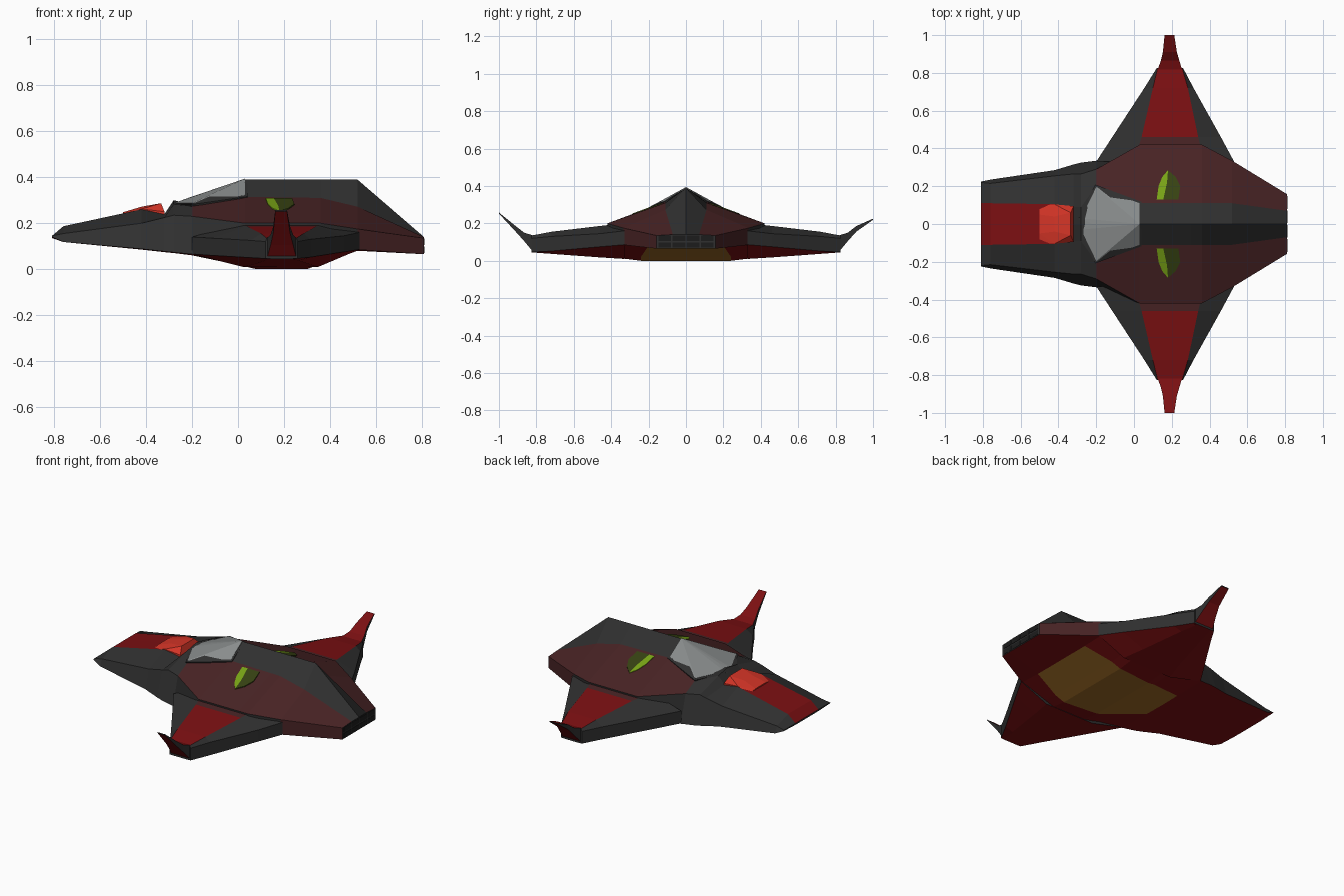
import bpy, bmesh

if "Cube" in bpy.data.objects:
    bpy.data.objects.remove(bpy.data.objects["Cube"])

def material(name, rgb):
    m = bpy.data.materials.new(name)
    m.diffuse_color = (*rgb, 1)
    m.use_nodes = True
    m.node_tree.nodes["Principled BSDF"].inputs["Base Color"].default_value = m.diffuse_color
    return m

DARK = material("dark_grey", (.029, .029, .029))
RED = material("deep_red", (.2, .005, .006))
MAROON = material("maroon", (.065, .017, .018))
BRIGHT = material("bright_red", (.66, .035, .02))
GLASS = material("canopy_grey", (.25, .265, .265))
BROWN = material("belly_brown", (.33, .14, .018))
LIME = material("lime_green", (.19, .37, .008))
OLIVE = material("olive_green", (.038, .055, .006))
BLACK = material("vent_black", (.012, .012, .012))

def finish(name, bm, mats):
    bmesh.ops.recalc_face_normals(bm, faces=bm.faces)
    me = bpy.data.meshes.new(name)
    bm.to_mesh(me)
    bm.free()
    for m in mats:
        me.materials.append(m)
    ob = bpy.data.objects.new(name, me)
    bpy.context.collection.objects.link(ob)
    return ob

def loft(name, rings, mats, rule=lambda s, b: 0):
    """Skin closed rings of points; rule(station, band) picks the material."""
    bm = bmesh.new()
    rows = [[bm.verts.new(p) for p in r] for r in rings]
    n = len(rows[0])
    for s in range(len(rows) - 1):
        for b in range(n):
            c = (b + 1) % n
            f = bm.faces.new((rows[s][b], rows[s][c], rows[s+1][c], rows[s+1][b]))
            f.material_index = rule(s, b)
    bm.faces.new(rows[0])
    bm.faces.new(rows[-1])
    return finish(name, bm, mats)

def hull(name, points, mat):
    """Convex faceted solid around points, mirrored over y = 0."""
    bm = bmesh.new()
    for x, y, z in points:
        for s in ((1, -1) if y else (1,)):
            bm.verts.new((x, y * s, z))
    r = bmesh.ops.convex_hull(bm, input=bm.verts)
    bmesh.ops.delete(bm, geom=[v for v in bm.verts if not v.link_faces], context='VERTS')
    return finish(name, bm, [mat])

def box(name, x, y, z, mat):
    return loft(name, [[(a, y[0], z[0]), (a, y[1], z[0]), (a, y[1], z[1]), (a, y[0], z[1])]
                       for a in x], [mat])

# Fuselage: half sections (x, top z, spine edge, shoulder, lower edge, belly edge, bottom z)
sections = [
    (-.81, .145, (.11, .145), (.22, .145), (.225, .14), (.1, .135), .135),
    (-.76, .187, (.11, .187), (.215, .155), (.235, .118), (.1, .118), .118),
    (-.42, .258, (.105, .26), (.255, .20), (.285, .088), (.1, .086), .085),
    (-.32, .24, (.09, .24), (.265, .225), (.315, .077), (.1, .075), .074),
    (-.28, .30, (.09, .283), (.265, .235), (.325, .073), (.1, .071), .07),
    (-.20, .28, (.20, .275), (.29, .23), (.335, .065), (.13, .062), .06),
    (.03, .39, (.11, .315), (.42, .20), (.40, .03), (.21, .012), .012),
    (.08, .39, (.11, .314), (.42, .20), (.40, .02), (.22, 0), 0),
    (.30, .39, (.11, .311), (.42, .20), (.40, .02), (.24, 0), 0),
    (.36, .39, (.11, .31), (.42, .20), (.40, .04), (.24, .022), .022),
    (.52, .39, (.11, .272), (.335, .175), (.335, .085), (.2, .08), .08),
    (.81, .14, (.07, .14), (.158, .135), (.158, .065), (.1, .065), .065),
]
rings = []
for x, top, *mid, bottom in sections:
    rings.append([(x, 0, top)] + [(x, y, z) for y, z in mid] + [(x, 0, bottom)]
                 + [(x, -y, z) for y, z in reversed(mid)])

def fuselage_rule(s, b):
    b = min(b, 9 - b)
    if b == 0:                                # nose stripe, then spine
        return 1 if s < 3 else 0
    if b == 1:                                # upper flank
        return 2 if s >= 5 else 0
    if b == 2:                                # side wall
        return 2 if s >= 10 else 0
    return 3 if b == 4 and 5 <= s <= 9 else 1  # belly and its centre patch

loft("fuselage", rings, [DARK, RED, MAROON, BROWN], fuselage_rule)

# Nose hump and canopy with its frame
hull("nose_hump", [(-.5, .105, .238), (-.5, .05, .248), (-.42, .104, .262), (-.42, .04, .272),
                   (-.335, .06, .287), (-.32, .095, .25), (-.32, .095, .22), (-.5, .1, .22)], BRIGHT)
canopy = [(-.28, .03, .287), (-.2, .195, .287), (.03, .11, .322), (-.22, 0, .309),
          (.03, 0, .394), (-.17, .09, .31), (-.25, .03, .25), (-.19, .17, .25), (.03, .1, .28)]
hull("canopy", canopy, GLASS)
hull("canopy_frame", [(-.12 + (x + .12) * 1.07, y * 1.07, z - .006) for x, y, z in canopy], DARK)

# Wings: (y, leading x, plate front x, plate rear x, trailing x,
#         lead bottom z, lead top z, plate z, trail top z, trail bottom z, keel z)
wing = [
    (.33, -.20, .00, .37, .53, .066, .14, .20, .16, .086, .01),
    (.46, -.115, .04, .34, .46, .06, .135, .186, .145, .075, .018),
    (.72, .055, .10, .285, .315, .05, .125, .155, .13, .052, .037),
    (.825, .12, .125, .255, .26, .046, .12, .135, .12, .046, .045),
]
for side, tip_z, label in ((1, .225, "right"), (-1, .258, "left")):
    rings = [[(le, side*y, lb), (le, side*y, lt), (pf, side*y, pz), (pr, side*y, pz),
              (te, side*y, tt), (te, side*y, tb), (pr - .02, side*y, kz), (pf + .02, side*y, kz)]
             for y, le, pf, pr, te, lb, lt, pz, tt, tb, kz in wing]

    def wing_rule(s, b):
        if b == 2:
            return 2 if s == 0 else 1
        return 1 if b >= 5 else 0

    loft("wing_" + label, rings, [DARK, RED, MAROON], wing_rule)

    # Upswept winglet: red faces with dark edges
    tip = [(.815, .125, .255, .045, .135), (.865, .142, .24, .105, .15),
           (.91, .153, .227, .155, .185), (1, .162, .213, tip_z - .006, tip_z)]
    rings = [[(a, side*y, lo), (a, side*y, hi), (b, side*y, hi), (b, side*y, lo)]
             for y, a, b, lo, hi in tip]
    loft("winglet_" + label, rings, [DARK, RED], lambda s, b: b % 2)

    # Green crescent marking on the flank, as thin plates
    bright = [(.12, .13), (.13, .2), (.15, .25), (.18, .285), (.175, .22), (.155, .13)]
    shade = [(.155, .13), (.175, .22), (.18, .285), (.22, .25), (.245, .2), (.235, .13)]
    for name, outline, mat in (("marking_bright", bright, LIME), ("marking_shade", shade, OLIVE)):
        loft(name + "_" + label,
             [[(x, side*y, .3135 - .368*(y - .11) + h) for x, y in outline] for h in (-.003, .004)],
             [mat])

# Rear exhaust vents
for i in range(4):
    y = -.148 + i * .076
    for z in (.07, .106):
        box("exhaust_vent", (.805, .812), (y, y + .068), (z, z + .028), BLACK)
